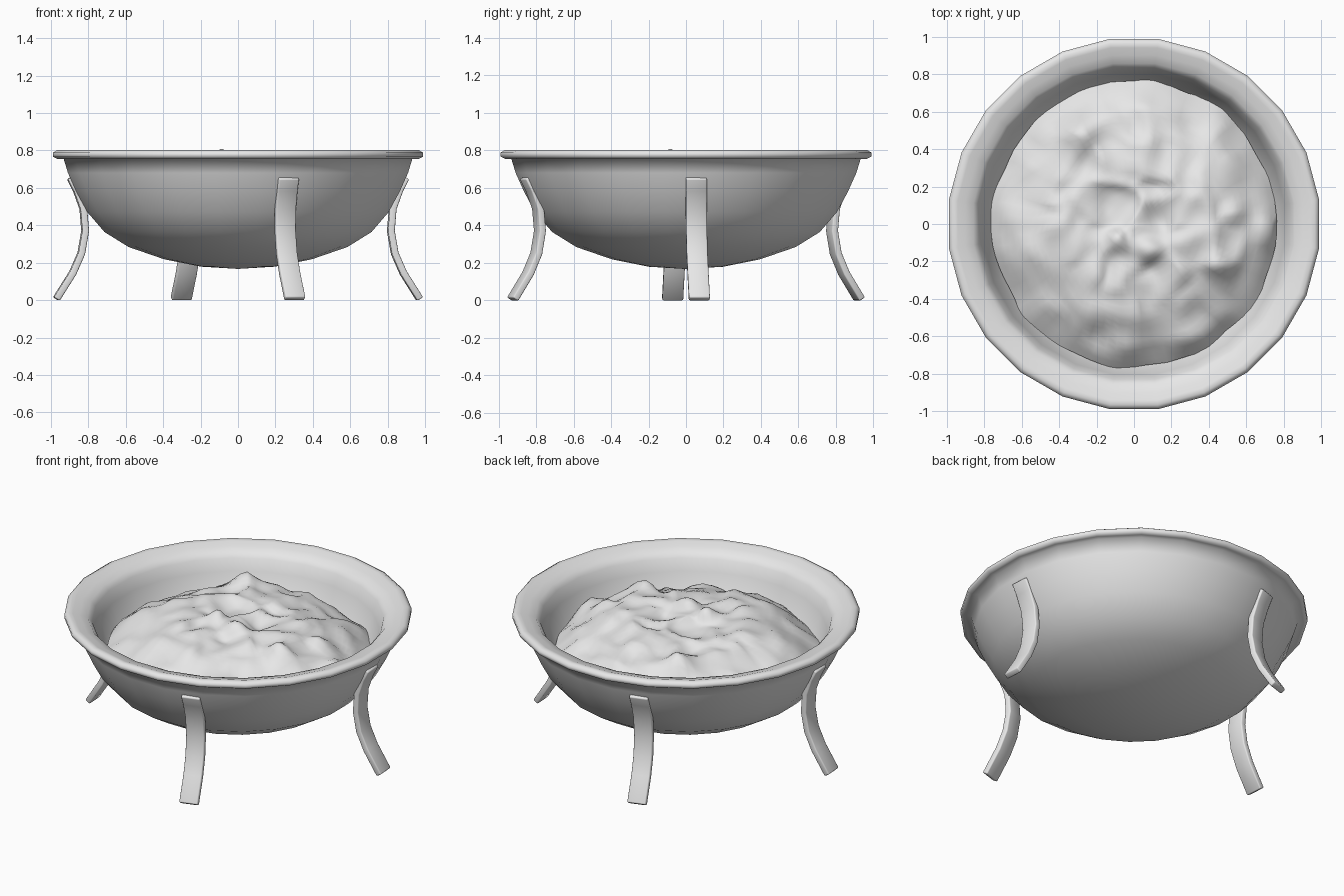
import bpy, bmesh
from math import sin, cos, pi, radians, exp
from mathutils import Vector, Matrix, noise

cube = bpy.data.objects.get("Cube")
if cube:
    bpy.data.objects.remove(cube, do_unlink=True)

# One plain grey for everything
grey = bpy.data.materials.new("light_grey")
grey.use_nodes = True
colour = (0.8, 0.8, 0.8, 1)
grey.diffuse_color = colour
grey.node_tree.nodes["Principled BSDF"].inputs["Base Color"].default_value = colour


def finish(bm, name, angle):
    bmesh.ops.recalc_face_normals(bm, faces=bm.faces)
    mesh = bpy.data.meshes.new(name)
    bm.to_mesh(mesh)
    bm.free()
    mesh.materials.append(grey)
    obj = bpy.data.objects.new(name, mesh)
    bpy.context.collection.objects.link(obj)
    bpy.ops.object.select_all(action='DESELECT')
    obj.select_set(True)
    bpy.context.view_layer.objects.active = obj
    bpy.ops.object.shade_smooth_by_angle(angle=radians(angle))


# Bowl: one profile of (radius, height) from the underside, round the lip, to the inside
profile = [(0, .167), (.2, .179), (.4, .219), (.59, .284), (.72, .364), (.812, .47),
           (.872, .58), (.917, .68), (.941, .758), (.975, .755), (.997, .766),
           (.998, .788), (.975, .802), (.95, .798), (.91, .784), (.865, .772),
           (.838, .74), (.812, .67), (.775, .56), (.7, .45), (.5, .33), (0, .23)]
bm = bmesh.new()
verts = [bm.verts.new((r, 0, z)) for r, z in profile]
edges = [bm.edges.new(pair) for pair in zip(verts, verts[1:])]
bmesh.ops.spin(bm, geom=verts + edges, cent=(0, 0, 0), axis=(0, 0, 1),
               angle=2 * pi, steps=24, use_merge=True)
bmesh.ops.remove_doubles(bm, verts=bm.verts, dist=0.0005)
bmesh.ops.rotate(bm, verts=bm.verts, matrix=Matrix.Rotation(radians(7.5), 3, 'Z'))
finish(bm, "bowl", 80)

# Filling: a plateau with lumps, folds and a few peaks (x, y, height, spread)
peaks = [(-.08, -.08, .808, .07), (.07, -.13, .803, .05), (.44, -.21, .79, .08),
         (-.29, .46, .785, .09), (.69, -.04, .68, .08), (.52, .06, .75, .07)]


def filling_point(t, a):
    edge = .765 + .022 * noise.noise(Vector((cos(a) * 4, sin(a) * 4, 5)))
    p = Vector((t * edge * cos(a), t * edge * sin(a), 0))
    lumps = .04 * noise.noise(p * 3.5 + Vector((2, 7, 1)))
    folds = .075 * (.3 - abs(noise.noise(p * 4.5 + Vector((4, 1, 3)))))
    detail = .025 * noise.noise(p * 9)
    z = .55 + .19 * (1 - t ** 4) + (lumps + folds + detail) * (1 - .6 * t ** 4)
    z = min(z, .77 + .2 * (z - .77))
    for x, y, height, spread in peaks:
        d2 = (p.x - x) ** 2 + (p.y - y) ** 2
        z += (height - z) * exp(-d2 / spread ** 2)
    # Push the surface sideways so that the folds lean over
    lean = noise.noise_vector(p * 7) * .035 * (1 - t ** 6)
    return p.x + lean.x, p.y + lean.y, z


RINGS, SIDES = 26, 80
bm = bmesh.new()
centre = bm.verts.new(filling_point(0, 0))
rings = [[bm.verts.new(filling_point(i / RINGS, 2 * pi * j / SIDES)) for j in range(SIDES)]
         for i in range(1, RINGS + 1)]
# Skirt tucked down inside the bowl wall
rings.append([bm.verts.new((v.co.x * .97, v.co.y * .97, .5)) for v in rings[-1]])
for j in range(SIDES):
    k = (j + 1) % SIDES
    bm.faces.new((centre, rings[0][j], rings[0][k]))
    for low, high in zip(rings, rings[1:]):
        bm.faces.new((low[j], high[j], high[k], low[k]))
finish(bm, "filling", 50)

# Legs: flat bent straps that hug the bowl and flare out to the floor
path = [Vector(p) for p in ((.898, .655), (.865, .59), (.829, .49), (.819, .37),
                            (.84, .25), (.886, .145), (.974, .006))]
HALF_WIDTH, HALF_THICK, DRIFT = .056, .018, .002


def leg(name, degrees):
    bm = bmesh.new()
    sections = []
    for i, p in enumerate(path):
        along = (path[min(i + 1, len(path) - 1)] - path[max(i - 1, 0)]).normalized()
        out = Vector((-along.y, along.x)) * HALF_THICK
        sections.append([bm.verts.new((p.x + s * out.x, w * HALF_WIDTH + i * DRIFT,
                                       p.y + s * out.y))
                         for s, w in ((-1, -1), (1, -1), (1, 1), (-1, 1))])
    for a, b in zip(sections, sections[1:]):
        for j in range(4):
            k = (j + 1) % 4
            bm.faces.new((a[j], a[k], b[k], b[j]))
    bm.faces.new(sections[0])
    bm.faces.new(sections[-1])
    bmesh.ops.recalc_face_normals(bm, faces=bm.faces)
    corners = [e for e in bm.edges if e.calc_face_angle(0) > 1]
    bmesh.ops.bevel(bm, geom=corners, offset=.007, segments=2, profile=.5, affect='EDGES')
    for v in bm.verts:
        v.co.z = max(v.co.z, 0)
    bmesh.ops.rotate(bm, verts=bm.verts, matrix=Matrix.Rotation(radians(degrees), 3, 'Z'))
    finish(bm, name, 80)


for name, degrees in (("left_leg", 3.5), ("back_leg", 107.5),
                      ("right_leg", 183.5), ("front_leg", 287.5)):
    leg(name, degrees)
